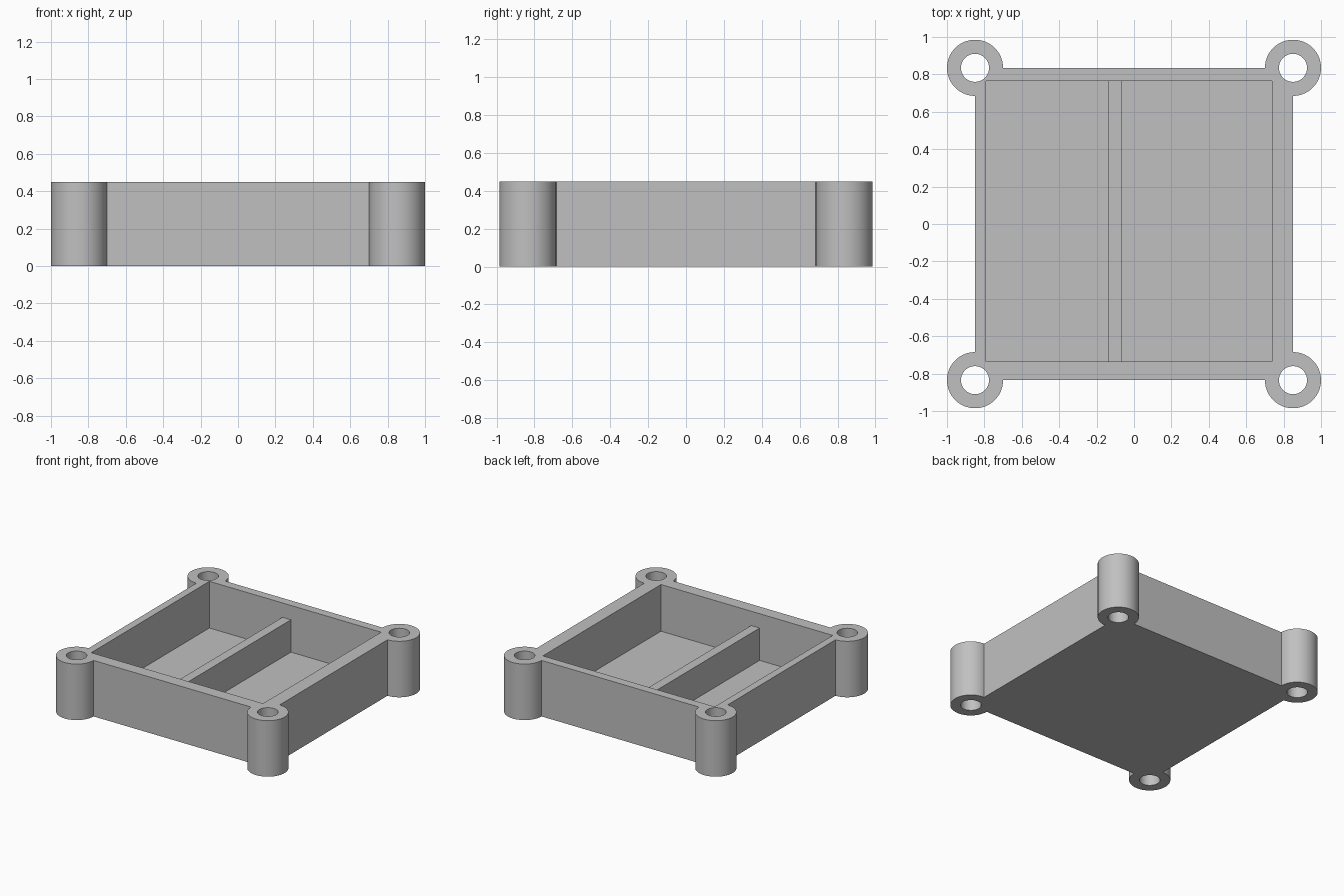
import bpy

old = bpy.data.objects.get("Cube")
if old:
    bpy.data.objects.remove(old, do_unlink=True)

HEIGHT, FLOOR, DIVIDER_TOP = 0.45, 0.075, 0.335
HALF_X, HALF_Y = 0.85, 0.835
CORNERS = [(sx * HALF_X, sy * HALF_Y) for sx in (-1, 1) for sy in (-1, 1)]

grey = bpy.data.materials.new("plain grey")
grey.use_nodes = True
grey.diffuse_color = (0.53, 0.53, 0.53, 1)
grey.node_tree.nodes["Principled BSDF"].inputs["Base Color"].default_value = (0.53, 0.53, 0.53, 1)


def box(name, x0, x1, y0, y1, z0, z1):
    bpy.ops.mesh.primitive_cube_add(size=1, location=((x0 + x1) / 2, (y0 + y1) / 2, (z0 + z1) / 2))
    obj = bpy.context.object
    obj.name = name
    obj.scale = (x1 - x0, y1 - y0, z1 - z0)
    bpy.ops.object.transform_apply(location=True, rotation=False, scale=True)
    obj.data.materials.append(grey)
    return obj


def cylinder(name, centre, radius, z0, z1):
    bpy.ops.mesh.primitive_cylinder_add(vertices=64, radius=radius, depth=z1 - z0,
                                        location=(*centre, (z0 + z1) / 2))
    obj = bpy.context.object
    obj.name = name
    obj.data.materials.append(grey)
    return obj


def combine(target, tool, operation):
    """Apply a boolean and discard the tool."""
    mod = target.modifiers.new(operation, "BOOLEAN")
    mod.operation, mod.solver, mod.object = operation, "EXACT", tool
    bpy.context.view_layer.objects.active = target
    bpy.ops.object.modifier_apply(modifier=mod.name)
    bpy.data.objects.remove(tool, do_unlink=True)


# Solid tray block with a round post on each corner
tray = box("tray", -HALF_X, HALF_X, -HALF_Y, HALF_Y, 0, HEIGHT)
for corner in CORNERS:
    combine(tray, cylinder("corner_post", corner, 0.15, 0, HEIGHT), "UNION")

# Off-centre compartment, cut through the inner side of the posts
combine(tray, box("cavity", -0.79, 0.737, -0.735, 0.765, FLOOR, HEIGHT + 0.1), "DIFFERENCE")

# Screw holes right through the posts
for corner in CORNERS:
    combine(tray, cylinder("screw_hole", corner, 0.075, -0.1, HEIGHT + 0.1), "DIFFERENCE")

# Low wall that divides the compartment
combine(tray, box("divider", -0.14, -0.065, -0.75, 0.78, FLOOR - 0.02, DIVIDER_TOP), "UNION")

bpy.ops.object.select_all(action="DESELECT")
tray.select_set(True)
bpy.context.view_layer.objects.active = tray
bpy.ops.object.shade_smooth_by_angle(angle=0.52)
